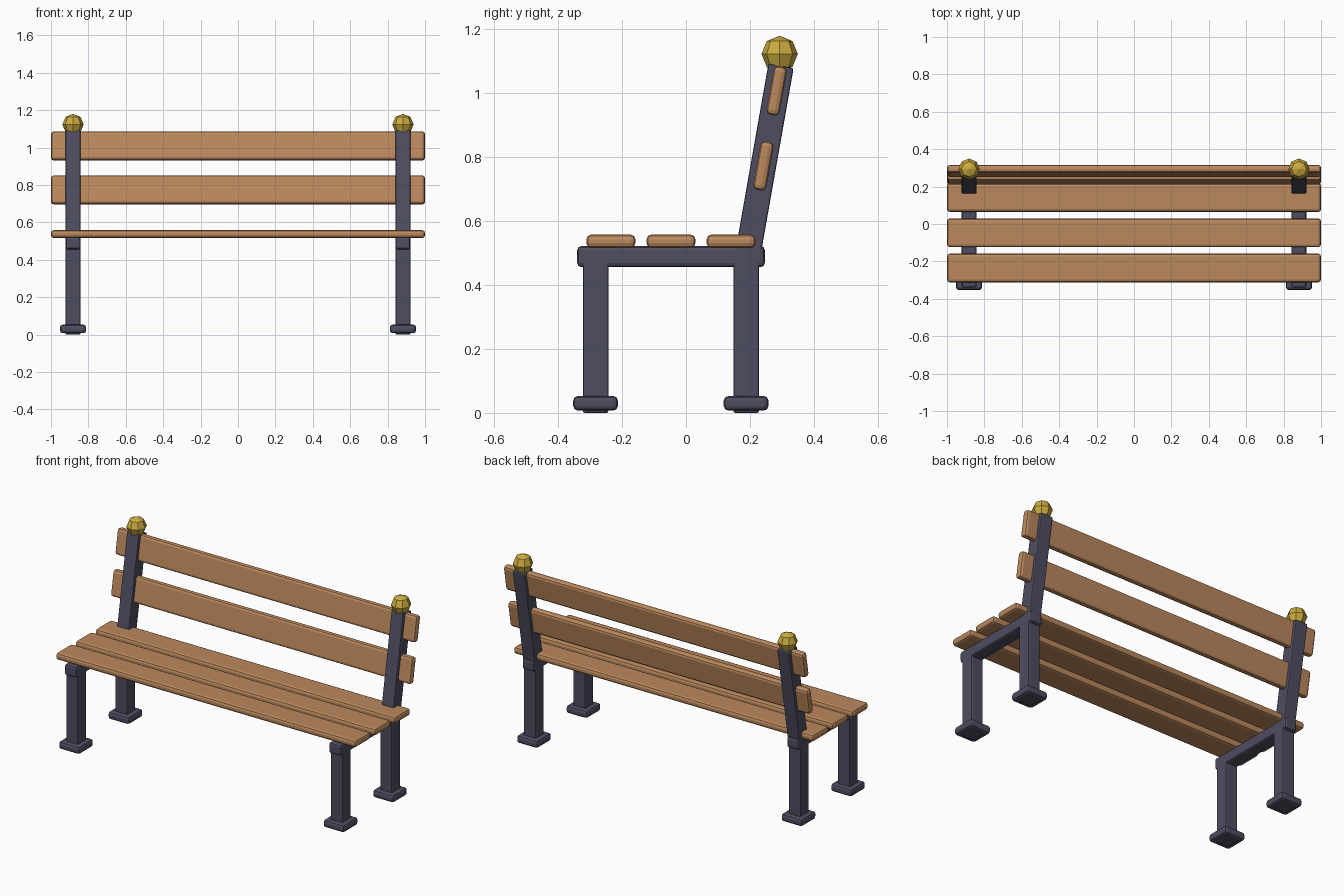
import bpy
from math import radians, sin, cos

cube = bpy.data.objects.get("Cube")
if cube:
    bpy.data.objects.remove(cube, do_unlink=True)


def material(name, rgb):
    m = bpy.data.materials.new(name)
    m.use_nodes = True
    colour = (*rgb, 1)
    m.diffuse_color = colour
    m.node_tree.nodes["Principled BSDF"].inputs["Base Color"].default_value = colour
    return m


WOOD = material("warm_wood", (0.50, 0.25, 0.11))
IRON = material("slate_iron", (0.075, 0.075, 0.12))
GOLD = material("gold", (0.60, 0.41, 0.05))

TILT = radians(-10)      # backrest leans backwards
SIDE_X = 0.882           # distance of each side frame from the middle


def box(name, size, centre, mat, bevel, tilt=0):
    bpy.ops.mesh.primitive_cube_add(size=1, location=centre, rotation=(tilt, 0, 0))
    ob = bpy.context.object
    ob.name = name
    ob.scale = size
    bpy.ops.object.transform_apply(location=False, rotation=False, scale=True)
    ob.data.materials.append(mat)
    mod = ob.modifiers.new("rounded_edges", 'BEVEL')
    mod.width = bevel
    mod.segments = 2
    return ob


def lean(z):
    """Depth of the leaning post's centre line at a given height."""
    return 0.194 + (z - 0.5) * sin(-TILT) / cos(TILT)


# Seat slats
for i, y in enumerate((-0.235, -0.047, 0.141)):
    box(f"seat_slat_{i + 1}", (2, 0.153, 0.042), (0, y, 0.537), WOOD, 0.015)

# Backrest slats, set through the leaning posts
for name, z in (("lower", 0.773), ("upper", 1.008)):
    box(f"back_slat_{name}", (2, 0.042, 0.155), (0, lean(z), z), WOOD, 0.015, TILT)

# Side frames
for side, x in (("left", SIDE_X), ("right", -SIDE_X)):
    for end, y in (("front", -0.283), ("rear", 0.188)):
        box(f"{end}_leg_{side}", (0.08, 0.08, 0.5), (x, y, 0.25), IRON, 0.006)
        box(f"{end}_foot_{side}", (0.14, 0.14, 0.046), (x, y, 0.03), IRON, 0.015)
    box(f"seat_rail_{side}", (0.08, 0.587, 0.066), (x, -0.047, 0.489), IRON, 0.013)

    # Leaning back post
    mid = 0.79
    box(f"back_post_{side}", (0.08, 0.08, 0.6), (x, lean(mid), mid), IRON, 0.006, TILT)

    # Ball finial
    bpy.ops.mesh.primitive_uv_sphere_add(segments=8, ring_count=4, radius=0.057,
                                         location=(x, 0.293, 1.123))
    ball = bpy.context.object
    ball.name = f"finial_{side}"
    ball.data.materials.append(GOLD)
